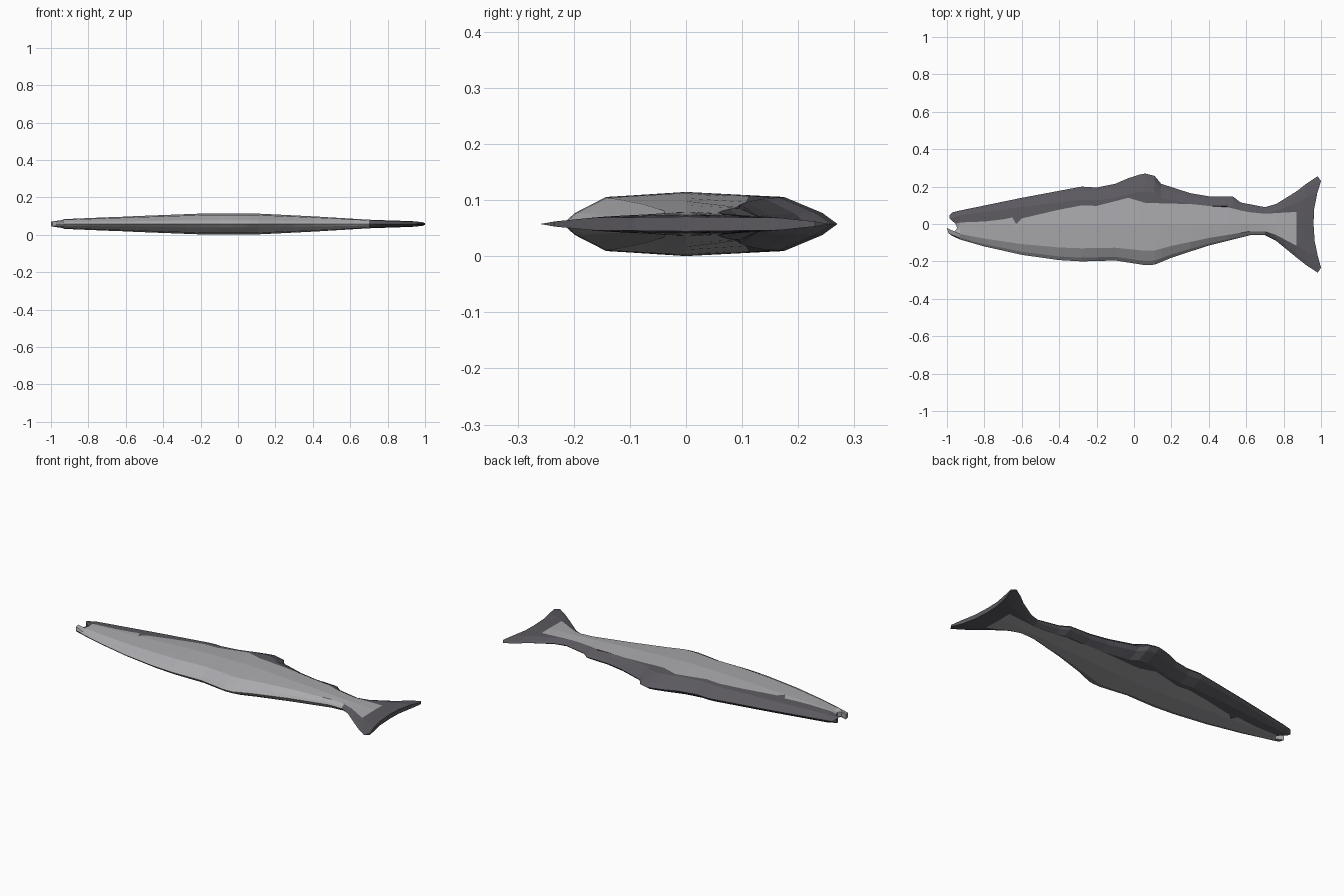
import bpy, bmesh

if "Cube" in bpy.data.objects:
    bpy.data.objects.remove(bpy.data.objects["Cube"])

MID_Z = 0.0575


def material(name, col):
    m = bpy.data.materials.new(name)
    m.diffuse_color = (*col, 1)
    m.use_nodes = True
    m.node_tree.nodes["Principled BSDF"].inputs["Base Color"].default_value = m.diffuse_color
    return m


def curve(points, x):
    """Piecewise linear profile lookup."""
    for (x0, y0), (x1, y1) in zip(points, points[1:]):
        if x <= x1:
            return y0 + (y1 - y0) * max(0, (x - x0) / (x1 - x0))
    return points[-1][1]


# Outline of the back (with dorsal and adipose fins and tail), of the belly,
# the thickness, and the edge of the dark back colour
back = [(-.94, .07), (-.6, .14), (-.28, .2), (-.2, .195), (-.1, .215), (0, .258),
        (.06, .27), (.11, .257), (.145, .215), (.3, .165), (.4, .148), (.53, .146),
        (.57, .115), (.7, .09), (.76, .107), (.87, .175), (.94, .23), (1, .255)]
belly = [(-.94, -.08), (-.8, -.12), (-.6, -.165), (-.4, -.193), (-.28, -.2), (-.1, -.195),
         (.06, -.22), (.12, -.217), (.17, -.19), (.4, -.115), (.62, -.06), (.7, -.06),
         (.76, -.09), (.87, -.18), (.94, -.235), (1, -.26)]
thick = [(-1, .012), (-.94, .026), (-.5, .044), (-.2, .0555), (0, .0575), (.12, .055),
         (.4, .041), (.7, .023), (.85, .018), (1, .013)]
edge = [(-.94, .008), (-.75, .015), (-.65, .035), (-.63, 0), (-.6, .03), (-.3, .1),
        (-.2, .097), (-.03, .14), (.06, .113), (.35, .105), (.5, .09), (.6, .065),
        (.7, .055), (.87, .065), (1, .08)]
section = [(0, 1), (.65, .85), (.9, .35), (1, 0)]

stations = [-.93, -.88, -.8, -.7, -.65, -.63, -.6, -.5, -.4, -.28, -.2, -.1, -.03, .03, .06,
            .11, .145, .2, .3, .4, .5, .53, .57, .62, .7, .73, .76, .81, .87, .92]


def rows(x):
    t, b, e = curve(back, x), curve(belly, x), curve(edge, x)
    return [b, .9 * b, .65 * b, .35 * b, min(0, e - .015), e, .65 * t, .9 * t, t]


def half(x, y):
    f = y / curve(back, x) if y > 0 else y / curve(belly, x)
    return curve(thick, x) * curve(section, min(1, f))


# Open mouth column, body columns, forked tail column: (x, y, half thickness)
mouth = [(-.97, -.065), (-.992, -.05), (-1, -.022), (-.96, -.04), (-.945, -.022),
         (-.955, .002), (-.985, .028), (-.987, .045), (-.972, .062)]
cols = [[(x, y, 0 if i in (0, 8) else .013) for i, (x, y) in enumerate(mouth)]]
cols += [[(x, y, half(x, y)) for y in rows(x)] for x in stations]
tail_x = [.982, 1, .982, .966, .96, .963, .98, 1, .982]
cols.append([(x, y, half(1, y)) for x, y in zip(tail_x, rows(1))])

bm = bmesh.new()
sides = [[[bm.verts.new((x, y, MID_Z + s * h)) for x, y, h in c] for c in cols] for s in (1, -1)]


def face(vs, dark):
    bm.faces.new(vs).material_index = int(dark)


# Two flanks
for g in sides:
    for i in range(len(g) - 1):
        x0 = cols[i][4][0]
        for j in range(8):
            dark = j >= 5 or x0 >= .865 or (x0 >= .7 and j < 2)
            face([g[i][j], g[i + 1][j], g[i + 1][j + 1], g[i][j + 1]], dark)
# Lips and trailing edge of the tail
up, low = sides
for i in (0, -1):
    for j in range(8):
        face([up[i][j], up[i][j + 1], low[i][j + 1], low[i][j]], i == -1 or j >= 5)

bmesh.ops.remove_doubles(bm, verts=bm.verts, dist=1e-5)
bmesh.ops.recalc_face_normals(bm, faces=bm.faces)
me = bpy.data.meshes.new("fish_body")
bm.to_mesh(me)
bm.free()
me.materials.append(material("silver_grey", (.40, .40, .42)))
me.materials.append(material("dark_grey", (.105, .10, .115)))
fish = bpy.data.objects.new("fish_body", me)
bpy.context.collection.objects.link(fish)
